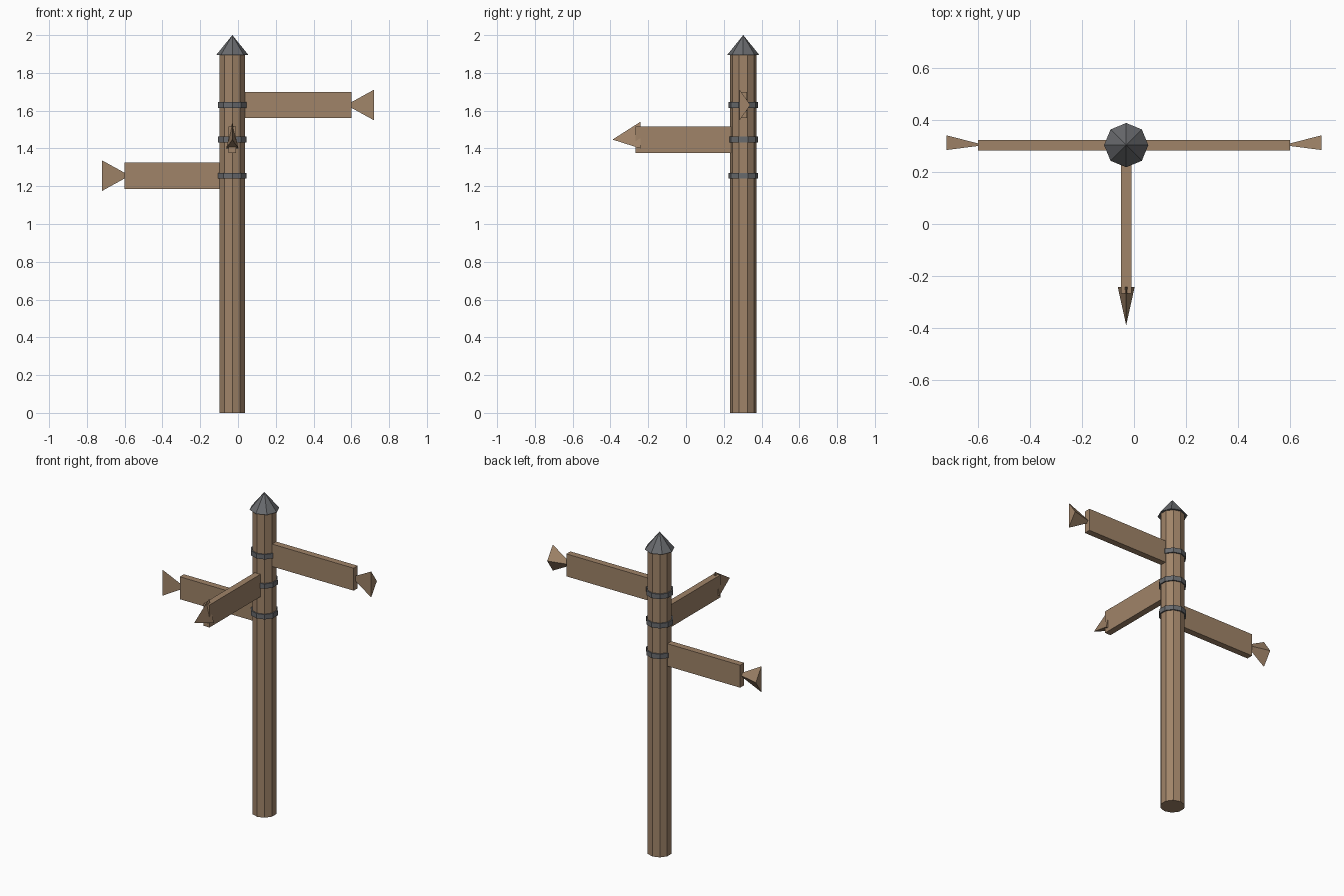
import bpy
from math import radians
from mathutils import Matrix, Vector

if "Cube" in bpy.data.objects:
    bpy.data.objects.remove(bpy.data.objects["Cube"])

PX, PY = -0.03, 0.303  # post axis


def material(name, rgb):
    m = bpy.data.materials.new(name)
    m.diffuse_color = (*rgb, 1)
    m.use_nodes = True
    m.node_tree.nodes["Principled BSDF"].inputs["Base Color"].default_value = m.diffuse_color
    return m


wood = material("wood", (0.35, 0.23, 0.14))
metal = material("dark_metal", (0.14, 0.145, 0.155))


def finish(name, mat):
    ob = bpy.context.object
    ob.name = name
    ob.data.materials.append(mat)
    return ob


def drum(name, r, z0, z1, mat):
    bpy.ops.mesh.primitive_cylinder_add(vertices=10, radius=r, depth=z1 - z0,
                                        location=(PX, PY, (z0 + z1) / 2))
    return finish(name, mat)


# Post and pointed cap
drum("post", 0.071, 0, 1.895, wood)
bpy.ops.mesh.primitive_cone_add(vertices=8, radius1=0.085, radius2=0, depth=0.105,
                                location=(PX, PY, 1.9475))
finish("cap", metal)


# Board reaching outwards from the post along a horizontal direction
def board(name, direction, length, z):
    d = Vector(direction)
    start = 0.04
    bpy.ops.mesh.primitive_cube_add(size=1)
    ob = finish(name, wood)
    size = [length - start if abs(c) > 0.5 else 0.04 for c in d[:2]] + [0.14]
    ob.data.transform(Matrix.Diagonal((*size, 1)))
    ob.location = Vector((PX, PY, z)) + d * (start + length) / 2


# Flattened three-sided tip: wide base at base_at, apex at apex_at, ridge towards "ridge"
def tip(name, direction, base_at, apex_at, ridge, squash, z):
    d, up = Vector(direction), Vector(ridge)
    bpy.ops.mesh.primitive_cone_add(vertices=3, radius1=0.0935, radius2=0,
                                    depth=abs(apex_at - base_at))
    ob = finish(name, wood)
    axis = d if apex_at > base_at else -d
    side = up.cross(axis)
    rot = Matrix((side, up, axis)).transposed().to_4x4()
    ob.data.transform(Matrix.Diagonal((*squash, 1)) @ rot)
    ob.location = Vector((PX, PY, z)) + d * (base_at + apex_at) / 2


signs = [
    # name, direction, board length, height, tip base, tip apex, ridge, squash
    ("right", (1, 0, 0), 0.63, 1.63, 0.75, 0.603, (0, 1, 0), (1, 0.4, 1)),
    ("front", (0, -1, 0), 0.57, 1.447, 0.545, 0.692, (0, 0, 1), (0.4, 1, 1)),
    ("left", (-1, 0, 0), 0.57, 1.256, 0.69, 0.543, (0, 1, 0), (1, 0.4, 1)),
]
for name, d, length, z, base, apex, ridge, squash in signs:
    board(name + "_board", d, length, z)
    tip(name + "_tip", d, base, apex, ridge, squash, z)
    drum(name + "_band", 0.079, z - 0.015, z + 0.015, metal)
